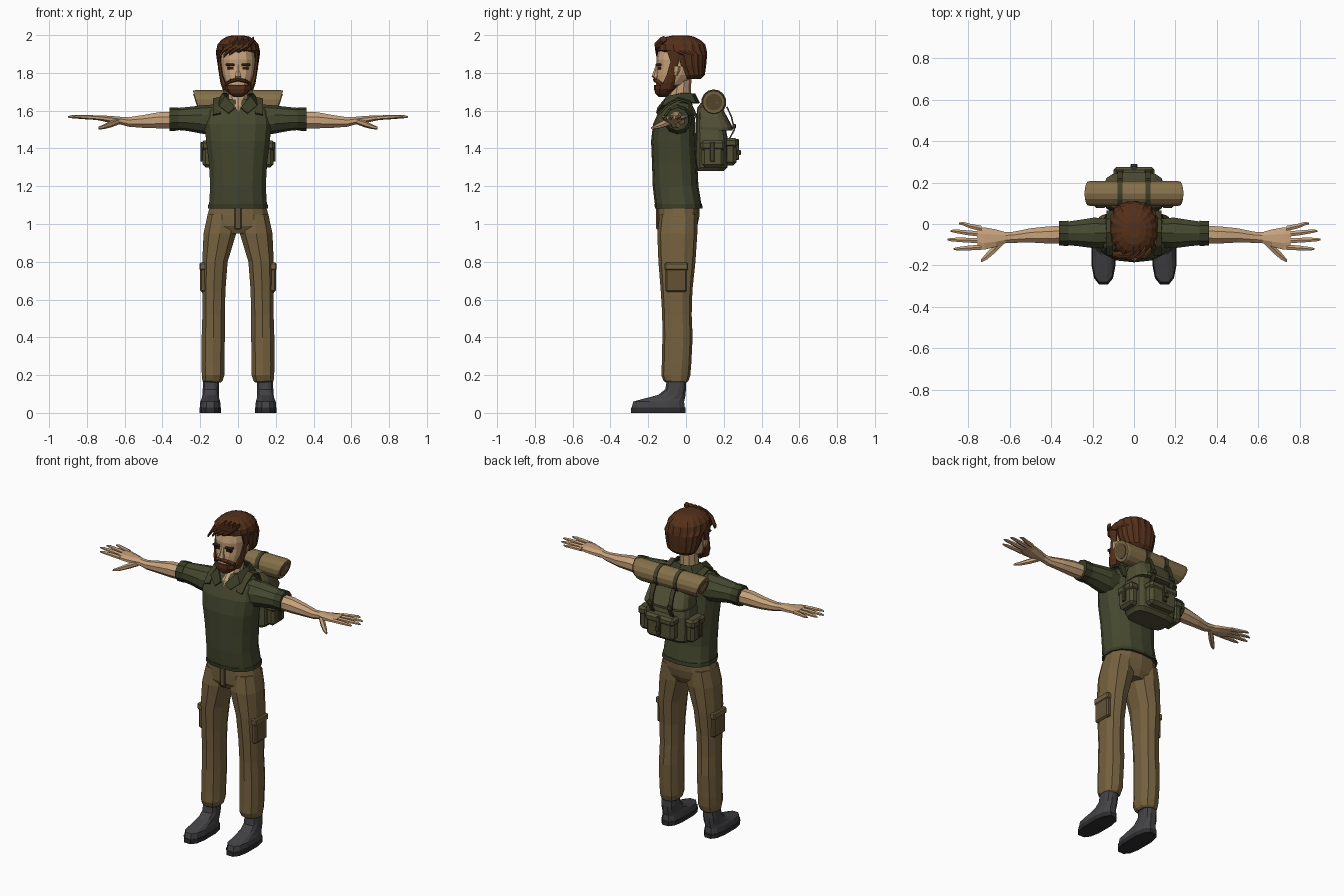
import bpy, bmesh, math
from mathutils import Vector


def material(name, hexa):
    m = bpy.data.materials.new(name)
    c = [int(hexa[i:i + 2], 16) / 255 for i in (0, 2, 4)]
    m.diffuse_color = [((v + 0.055) / 1.055) ** 2.4 if v > 0.04 else v / 12.92 for v in c] + [1]
    return m


SKIN = material("skin", "C7A27B")
HAIR = material("hair", "54301A")
SHIRT = material("shirt", "45482F")
TRIM = material("shirt_trim", "3A3D27")
PANTS = material("pants", "75613F")
DARKP = material("pants_trim", "645235")
BOOT = material("boot", "434346")
SOLE = material("sole", "2C2C2F")
PACK = material("pack", "525036")
STRAP = material("strap", "424029")
ROLL = material("roll", "85704B")
DARK = material("dark", "2A1A12")


def finish(name, bm, mat, mirror=False):
    bmesh.ops.recalc_face_normals(bm, faces=bm.faces)
    me = bpy.data.meshes.new(name)
    bm.to_mesh(me)
    bm.free()
    me.materials.append(mat)
    ob = bpy.data.objects.new(name, me)
    bpy.context.collection.objects.link(ob)
    if mirror:
        ob.modifiers.new("mirror", "MIRROR").use_mirror_merge = False
    return ob


def loft(name, rings, mat, sides=12, power=2.0, axis="z", mirror=False, ridge=0.0):
    """Rings are (position, centre1, centre2, radius1, radius2) along z or x."""
    bm = bmesh.new()
    loops = []
    for p, c1, c2, r1, r2 in rings:
        loop = []
        for i in range(sides):
            a = math.tau * (i + 0.5) / sides
            k = 1 - ridge * (i % 2)
            u = c1 + k * r1 * math.copysign(abs(math.cos(a)) ** (2 / power), math.cos(a))
            v = c2 + k * r2 * math.copysign(abs(math.sin(a)) ** (2 / power), math.sin(a))
            loop.append(bm.verts.new((u, v, p) if axis == "z" else (p, u, v)))
        loops.append(loop)
    for a, b in zip(loops, loops[1:]):
        for i in range(sides):
            j = (i + 1) % sides
            bm.faces.new((a[i], a[j], b[j], b[i]))
    bm.faces.new(loops[0])
    bm.faces.new(loops[-1])
    return finish(name, bm, mat, mirror)


def box(name, lo, hi, mat, bevel=0.0, mirror=False):
    bm = bmesh.new()
    bmesh.ops.create_cube(bm, size=1)
    lo, hi = Vector(lo), Vector(hi)
    for v in bm.verts:
        v.co = (lo + hi) / 2 + v.co * (hi - lo)
    if bevel:
        bmesh.ops.bevel(bm, geom=bm.edges[:], offset=bevel, segments=1, affect="EDGES")
    return finish(name, bm, mat, mirror)


def strip(name, left, right, mat, thick=0.008, mirror=True):
    """Cloth ribbon between two rows of points."""
    bm = bmesh.new()
    rows = [[bm.verts.new(p) for p in r] for r in (left, right)]
    for i in range(len(left) - 1):
        bm.faces.new((rows[0][i], rows[0][i + 1], rows[1][i + 1], rows[1][i]))
    ob = finish(name, bm, mat, mirror)
    s = ob.modifiers.new("thickness", "SOLIDIFY")
    s.thickness, s.offset = thick, 0
    return ob


# Boots
loft("boot", [(0.025, .147, -.147, .057, .145), (0.06, .147, -.145, .054, .138),
              (0.075, .146, -.115, .048, .112), (0.095, .145, -.075, .045, .074),
              (0.125, .144, -.055, .044, .056), (0.19, .142, -.05, .042, .05)],
     BOOT, 12, 2.7, mirror=True)
loft("boot_sole", [(0, .147, -.147, .058, .148), (0.028, .147, -.147, .059, .148)], SOLE, 12, 2.7, mirror=True)

# Trousers
loft("trouser_hips", [(0.95, 0, -.045, .1, .085), (0.99, 0, -.045, .165, .105),
                      (1.04, 0, -.04, .167, .111), (1.11, 0, -.038, .147, .112)], PANTS, 14, 2.4)
loft("trouser_leg", [(1.05, .086, -.04, .078, .1), (0.95, .096, -.046, .09, .106),
                     (0.8, .122, -.048, .07, .098), (0.65, .128, -.05, .064, .084),
                     (0.52, .129, -.048, .062, .078), (0.4, .131, -.045, .064, .08),
                     (0.26, .133, -.05, .063, .078), (0.2, .132, -.054, .062, .077),
                     (0.17, .135, -.053, .056, .066), (0.16, .137, -.05, .046, .054)],
     PANTS, 10, 2.4, mirror=True)
box("thigh_pocket", (.165, -.108, .64), (.2, .005, .78), DARKP, .008, True)
box("thigh_pocket_flap", (.165, -.113, .755), (.204, .01, .795), PANTS, .006, True)
box("trouser_fly", (-.018, -.158, .97), (.018, -.13, 1.1), DARKP, .006)

# Shirt
loft("shirt_body", [(1.085, 0, -.038, .16, .123), (1.12, 0, -.044, .155, .123), (1.2, 0, -.055, .15, .121),
                    (1.32, 0, -.06, .157, .12), (1.44, 0, -.066, .172, .119),
                    (1.53, 0, -.062, .182, .112), (1.6, 0, -.05, .168, .093),
                    (1.635, 0, -.045, .125, .078), (1.66, 0, -.04, .08, .06)], SHIRT, 14, 2.5)
loft("shirt_hem", [(1.082, 0, -.038, .163, .126), (1.105, 0, -.041, .16, .126)], TRIM, 14, 2.5)
loft("sleeve", [(.1, -.045, 1.55, .07, .085), (.19, -.043, 1.553, .078, .075), (.27, -.044, 1.556, .066, .063),
                (.325, -.045, 1.556, .059, .058)], SHIRT, 10, axis="x", mirror=True)
loft("sleeve_cuff", [(.315, -.045, 1.556, .064, .062), (.362, -.045, 1.555, .062, .062)],
     TRIM, 10, axis="x", mirror=True)
strip("collar",
      [(0, .045, 1.69), (.055, .03, 1.69), (.08, -.03, 1.69), (.065, -.1, 1.675), (.014, -.148, 1.615)],
      [(0, .07, 1.64), (.085, .05, 1.64), (.115, -.03, 1.64), (.1, -.125, 1.625), (.05, -.155, 1.585)], TRIM)

# Arms and hands
loft("forearm", [(.33, -.05, 1.55, .046, .047), (.42, -.053, 1.549, .044, .046), (.5, -.055, 1.543, .037, .037),
                 (.58, -.064, 1.54, .029, .027), (.62, -.066, 1.547, .029, .022), (.665, -.068, 1.552, .045, .021),
                 (.72, -.07, 1.56, .058, .016), (.755, -.067, 1.563, .056, .012)],
     SKIN, 8, axis="x", mirror=True)
for i, (y0, y1, tip) in enumerate([(-.112, -.12, .87), (-.08, -.075, .9), (-.049, -.034, .885), (-.022, .002, .845)]):
    mid = (.735 + tip) / 2
    loft(f"finger_{i + 1}", [(.735, y0, 1.562, .015, .012), (mid, (y0 + y1) / 2, 1.566, .013, .011),
                             (tip - .02, y1, 1.568, .01, .008), (tip, y1, 1.567, .004, .004)],
         SKIN, 6, axis="x", mirror=True)
loft("thumb", [(.63, -.083, 1.543, .018, .016), (.67, -.118, 1.53, .024, .018), (.71, -.155, 1.515, .02, .013),
               (.738, -.178, 1.508, .008, .007)], SKIN, 6, axis="x", mirror=True)

# Neck and head
loft("neck", [(1.585, 0, -.09, .02, .06), (1.625, 0, -.07, .04, .068), (1.67, 0, -.035, .053, .06),
              (1.8, 0, -.022, .055, .052)], SKIN, 10)
loft("head", [(1.7, 0, -.1, .04, .05), (1.74, 0, -.082, .066, .077), (1.79, 0, -.055, .084, .103),
              (1.83, 0, -.045, .09, .108), (1.87, 0, -.045, .092, .112), (1.93, 0, -.04, .085, .105),
              (1.97, 0, -.035, .06, .08)], SKIN, 14, 2.3)
loft("nose", [(1.768, 0, -.155, .014, .012), (1.78, 0, -.158, .019, .024), (1.81, 0, -.153, .012, .018),
              (1.845, 0, -.146, .01, .013)], SKIN, 6)
loft("ear", [(1.785, .088, -.055, .008, .01), (1.81, .095, -.053, .011, .02), (1.835, .096, -.05, .01, .02)],
     SKIN, 6, mirror=True)
box("eye", (.024, -.152, 1.818), (.056, -.13, 1.831), DARK, 0, True)
box("eyebrow", (.018, -.161, 1.836), (.066, -.13, 1.849), HAIR, .004, True)

# Beard and moustache
loft("beard", [(1.672, 0, -.125, .022, .018), (1.69, 0, -.121, .05, .042), (1.715, 0, -.108, .072, .062),
               (1.737, 0, -.095, .081, .074)], HAIR, 20, 2.3, ridge=.05)
loft("sideburn", [(1.71, .063, -.1, .02, .032), (1.75, .078, -.09, .017, .034), (1.79, .09, -.078, .011, .026),
                  (1.86, .098, -.06, .01, .024), (1.92, .1, -.065, .012, .04)], HAIR, 8, mirror=True)
loft("moustache", [(-.068, -.128, 1.738, .014, .01), (-.04, -.155, 1.757, .015, .011), (0, -.162, 1.764, .014, .009),
                   (.04, -.155, 1.757, .015, .011), (.068, -.128, 1.738, .014, .01)], HAIR, 8, axis="x")

# Hair: ridged cap, then swept locks over the forehead
loft("hair", [(1.768, 0, .035, .07, .045), (1.79, 0, .038, .093, .062), (1.84, 0, .024, .108, .083),
              (1.895, 0, .018, .116, .094), (1.918, 0, -.024, .116, .134), (1.95, 0, -.029, .109, .132),
              (1.975, 0, -.03, .088, .106), (1.992, 0, -.03, .06, .072), (1.998, 0, -.03, .03, .04)],
     HAIR, 36, 2.2, ridge=.05)
for i in range(4):
    x = .055 - i * .028
    loft(f"fringe_lock_{i + 1}", [(x - .075, -.125 - .006 * i, 1.905 - .008 * i, .014, .01),
                                  (x - .045, -.148, 1.925, .017, .016), (x, -.15, 1.95, .018, .018),
                                  (x + .03, -.12, 1.979, .02, .016)], HAIR, 6, axis="x")

# Backpack
loft("pack_body", [(1.28, 0, .13, .125, .07), (1.3, 0, .137, .143, .083), (1.45, 0, .137, .145, .085),
                   (1.55, 0, .128, .132, .076), (1.62, 0, .115, .105, .055)], PACK, 16, 4)
loft("pack_lid", [(1.495, 0, .152, .145, .096), (1.51, 0, .152, .147, .098), (1.57, 0, .137, .137, .08),
                  (1.62, 0, .127, .12, .064), (1.64, 0, .122, .09, .045)], PACK, 16, 3.5)
box("rear_pocket", (-.095, .2, 1.31), (.095, .268, 1.435), PACK, .018)
box("rear_pocket_flap", (-.1, .2, 1.405), (.1, .275, 1.455), PACK, .014)
box("rear_pocket_strap", (-.013, .26, 1.34), (.013, .28, 1.45), STRAP, .003)
box("rear_pocket_buckle", (-.016, .268, 1.365), (.016, .29, 1.392), STRAP, .004)
box("side_pocket", (.13, .082, 1.3), (.188, .2, 1.42), PACK, .016, True)
box("side_pocket_flap", (.13, .077, 1.39), (.195, .205, 1.442), PACK, .013, True)
box("side_pocket_strap", (.18, .128, 1.33), (.198, .152, 1.435), STRAP, .003, True)
back = [(.216, 1.62), (.24, 1.57), (.256, 1.5), (.23, 1.45)]
strip("lid_strap", [(.055, y, z) for y, z in back], [(.08, y, z) for y, z in back], STRAP)
box("lid_buckle", (.05, .245, 1.505), (.085, .264, 1.53), STRAP, .004, True)
over = [(.06, 1.56), (.02, 1.65), (-.04, 1.668), (-.1, 1.635), (-.148, 1.585)]
strip("shoulder_strap", [(.092, y, z) for y, z in over], [(.132, y, z - .008) for y, z in over], STRAP, .01)

# Bedroll with slanted ends, coiled end rings and straps
roll = loft("bedroll", [(s * x, .147, 1.645, .062 * k, .064 * k)
                        for s, x, k in ((-1, .22, .94), (-1, .205, 1), (1, .205, 1), (1, .22, .94))],
            ROLL, 14, axis="x")
for v in roll.data.vertices:
    v.co.x *= 1 + (v.co.z - 1.645) * 1.4
for r in (.044, .022):
    ring = loft("bedroll_coil", [(.2, .147, 1.645, r, r), (.224, .147, 1.645, r, r)], DARKP if r > .03 else ROLL,
                12, axis="x", mirror=True)
    for v in ring.data.vertices:
        v.co.x *= 1 + (v.co.z - 1.645) * 1.4
loft("bedroll_strap", [(.056, .147, 1.645, .067, .068), (.08, .147, 1.645, .067, .068)], STRAP, 14,
     axis="x", mirror=True)
